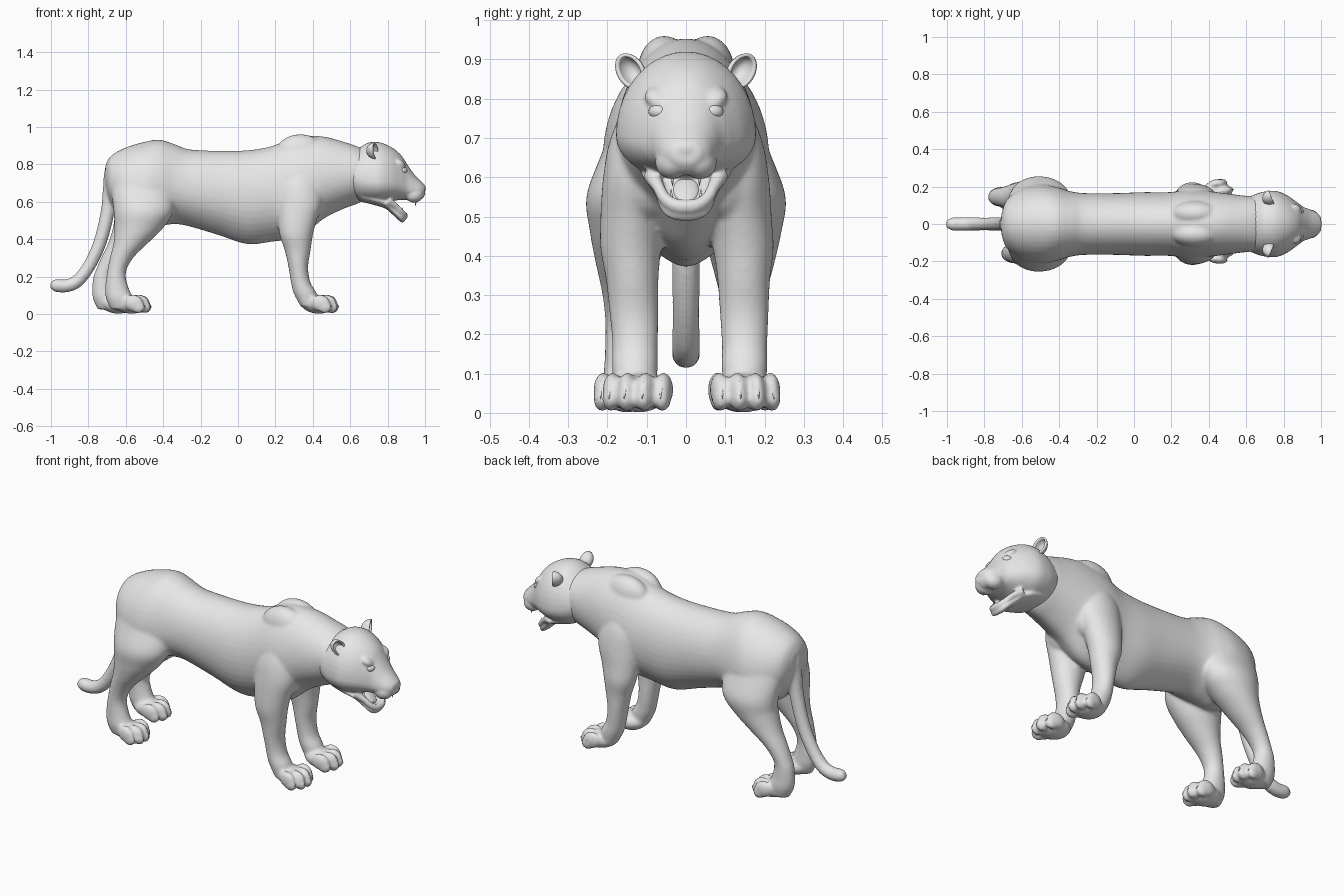
import bpy, bmesh, math
from mathutils import Vector, Matrix

if "Cube" in bpy.data.objects:
    bpy.data.objects.remove(bpy.data.objects["Cube"])

grey = bpy.data.materials.new("plain grey")
grey.diffuse_color = (0.8, 0.8, 0.8, 1)
grey.use_nodes = True
grey.node_tree.nodes["Principled BSDF"].inputs["Base Color"].default_value = grey.diffuse_color
N = 40
ANGLES = [2 * math.pi * i / N for i in range(N)]


def smooth(rows, k=5):
    """Catmull-Rom resampling of a list of number rows."""
    out = []
    for i in range(len(rows) - 1):
        p0, p1 = rows[max(i - 1, 0)], rows[i]
        p2, p3 = rows[i + 1], rows[min(i + 2, len(rows) - 1)]
        for j in range(k):
            t = j / k
            out.append([0.5 * (2 * b + (c - a) * t + (2 * a - 5 * b + 4 * c - d) * t * t
                               + (3 * b - a - 3 * c + d) * t ** 3)
                        for a, b, c, d in zip(p0, p1, p2, p3)])
    return out + [list(rows[-1])]


def skin(bm, rings):
    """Closed surface through a list of point rings."""
    vs = [[bm.verts.new(p) for p in r] for r in rings]
    faces = [bm.faces.new(vs[0]), bm.faces.new(vs[-1])]
    for a, b in zip(vs, vs[1:]):
        for i in range(N):
            j = (i + 1) % N
            faces.append(bm.faces.new((a[i], a[j], b[j], b[i])))
    bmesh.ops.recalc_face_normals(bm, faces=faces)


def loft_x(bm, rows, keel=0):
    """Rows: x, bottom z, widest z, top z, half width; keel narrows the underside."""
    rings = []
    for x, zb, zc, zt, w in smooth(rows):
        ring = []
        for t in ANGLES:
            s = math.sin(t)
            pinch = 1 - keel * s ** 4 if s < 0 else 1
            ring.append((x, w * math.cos(t) * pinch, zc + ((zt - zc) if s > 0 else (zc - zb)) * s))
        rings.append(ring)
    skin(bm, rings)


def loft_z(bm, rows, side, shift):
    """Rows: z, back x, front x, centre y, half width; shift moves the lower leg."""
    rings = []
    for z, xb, xf, yc, ry in smooth(rows):
        k = min(1, max(0, (0.5 - z) / 0.3))
        cx, cy = (xb + xf) / 2 + shift[0] * k, side * yc + shift[1] * k
        rings.append([(cx + (xf - xb) / 2 * math.cos(t), cy + ry * math.sin(t), z)
                      for t in ANGLES])
    skin(bm, rings)


def tube(bm, rows, ref):
    """Rows: x, y, z, radius."""
    rows = smooth(rows)
    rings = []
    for i, (x, y, z, r) in enumerate(rows):
        a, b = rows[max(i - 1, 0)], rows[min(i + 1, len(rows) - 1)]
        tan = (Vector(b[:3]) - Vector(a[:3])).normalized()
        u = tan.cross(Vector(ref)).normalized()
        v = tan.cross(u)
        rings.append([Vector((x, y, z)) + r * (u * math.cos(t) + v * math.sin(t))
                      for t in ANGLES])
    skin(bm, rings)


def ball(bm, c, r, pitch=0, yaw=0):
    m = (Matrix.Translation(c) @ Matrix.Rotation(yaw, 4, 'Z')
         @ Matrix.Rotation(pitch, 4, 'Y') @ Matrix.Diagonal((*r, 1)))
    bmesh.ops.create_uvsphere(bm, u_segments=20, v_segments=12, radius=1, matrix=m)


def spike(bm, base, tip, r):
    base, tip = Vector(base), Vector(tip)
    d = tip - base
    m = Matrix.Translation((base + tip) / 2) @ d.to_track_quat('Z', 'Y').to_matrix().to_4x4()
    bmesh.ops.create_cone(bm, cap_ends=True, segments=10, radius1=r, radius2=r * 0.1,
                          depth=d.length, matrix=m)


def finish(name, bm, voxel=0, iterations=0):
    me = bpy.data.meshes.new(name)
    bm.to_mesh(me)
    bm.free()
    ob = bpy.data.objects.new(name, me)
    bpy.context.collection.objects.link(ob)
    me.materials.append(grey)
    me.shade_smooth()
    if voxel:
        rm = ob.modifiers.new("merge", 'REMESH')
        rm.mode, rm.voxel_size, rm.use_smooth_shade = 'VOXEL', voxel, True
        sm = ob.modifiers.new("soften", 'SMOOTH')
        sm.factor, sm.iterations = 0.5, iterations
    return ob


body, claws = bmesh.new(), bmesh.new()

# torso and neck
loft_x(body, [
    (-.71, .68, .74, .79, .05), (-.68, .58, .70, .845, .13), (-.60, .49, .66, .89, .19),
    (-.50, .46, .65, .92, .212), (-.42, .47, .66, .932, .20), (-.34, .48, .67, .908, .175),
    (-.26, .468, .67, .88, .165), (-.10, .42, .65, .872, .165), (.05, .373, .63, .875, .17),
    (.18, .386, .64, .897, .17), (.28, .40, .66, .94, .18), (.36, .43, .68, .953, .18),
    (.46, .51, .72, .948, .168), (.56, .56, .74, .922, .155), (.66, .60, .76, .887, .14),
    (.72, .66, .76, .85, .10)], .3)

# tail
tube(body, [
    (-.62, 0, .80, .045), (-.67, 0, .765, .042), (-.685, 0, .66, .038), (-.695, 0, .56, .037),
    (-.718, 0, .45, .036), (-.75, 0, .35, .035), (-.80, 0, .25, .034), (-.86, 0, .175, .035),
    (-.92, 0, .15, .035), (-.975, 0, .153, .034), (-1.003, 0, .156, .018)], (0, 1, 0))

HIND = [(.82, -.60, -.42, .08, .06), (.76, -.66, -.38, .09, .085), (.66, -.675, -.345, .115, .10),
        (.55, -.665, -.345, .142, .112), (.46, -.66, -.40, .143, .10), (.38, -.665, -.48, .145, .08),
        (.30, -.685, -.56, .145, .06), (.22, -.70, -.60, .145, .049), (.14, -.71, -.585, .145, .05),
        (.08, -.705, -.56, .145, .053), (.025, -.68, -.56, .145, .04)]
FRONT = [(.82, .28, .40, .09, .05), (.70, .22, .44, .115, .077), (.60, .21, .45, .128, .083),
         (.50, .213, .42, .138, .08), (.42, .223, .40, .145, .077), (.34, .25, .388, .145, .067),
         (.25, .27, .375, .145, .062), (.17, .283, .387, .145, .058), (.11, .298, .42, .145, .058),
         (.04, .335, .43, .145, .05)]


def paw(x, y, yaw, wide=1.0):
    """x is the tip of the longest toe."""
    def at(dx, dy, z):
        return (x + dx * math.cos(yaw) - dy * math.sin(yaw),
                y + dx * math.sin(yaw) + dy * math.cos(yaw), z)
    ball(body, at(-.115, 0, .052), (.088, .066 * wide, .05), 0.15, yaw)
    for dy, back in ((-.06 * wide, .028), (-.021 * wide, 0), (.021 * wide, 0), (.06 * wide, .028)):
        ball(body, at(-.055 - back, dy, .058), (.052, .024, .045), 0.25, yaw)
        ball(body, at(-.032 - back, dy, .036), (.036, .022, .033), 0, yaw)
        spike(claws, at(-.024 - back, dy, .078), at(.005 - back, dy, .036), .008)


# legs, shoulder blades and paws
for s in (-1, 1):
    hind_shift = (-.07, .0) if s > 0 else (0, -.012)
    loft_z(body, HIND, s, hind_shift)
    loft_z(body, FRONT, s, (0, .004) if s > 0 else (0, .015))
    paw(-.468 + hind_shift[0], s * .148 + hind_shift[1], s * .1)
    paw(.533, .162 if s > 0 else -.134, s * .14, 1.1)
    ball(body, (.33, s * .055, .865), (.13, .07, .096), -.05)
    ball(body, (.36, s * .10, .64), (.10, .085, .15), -.2)
finish("body", body, .0085, 7)
finish("claws", claws)

# head: skull, cheeks and muzzle
head = bmesh.new()
loft_x(head, [
    (.54, .66, .74, .82, .08), (.60, .625, .735, .86, .135), (.65, .602, .72, .89, .16),
    (.70, .595, .71, .917, .174), (.76, .592, .705, .917, .177), (.82, .602, .70, .892, .153),
    (.87, .61, .69, .852, .118), (.905, .608, .68, .80, .092), (.94, .605, .665, .75, .078),
    (.978, .61, .66, .71, .06), (1.0, .635, .662, .688, .036)])
ball(head, (.983, 0, .672), (.022, .032, .02))
for s in (-1, 1):
    ball(head, (.942, s * .036, .637), (.05, .042, .042), 0, -s * .25)
    ball(head, (.858, s * .062, .802), (.042, .045, .024), .6, -s * .4)

# lower jaw with a raised rim
loft_x(head, [
    (.66, .60, .63, .67, .11), (.74, .579, .61, .65, .115), (.79, .562, .59, .61, .10),
    (.83, .528, .553, .572, .08), (.86, .50, .528, .543, .07), (.88, .487, .512, .528, .056),
    (.893, .497, .513, .523, .028)])
half = [(.80, .09, .608, .022), (.845, .07, .575, .016), (.87, .056, .548, .016),
        (.886, .03, .529, .018)]
tube(head, half + [(.89, 0, .525, .019)] + [(x, -y, z, r) for x, y, z, r in half[::-1]], (0, 0, 1))
finish("head", head, .0065, 5)

# tongue
tongue = bmesh.new()
ball(tongue, (.828, 0, .567), (.05, .034, .013), .75)
finish("tongue", tongue)

# eyes
eyes = bmesh.new()
for s in (-1, 1):
    ball(eyes, (.886, s * .072, .767), (.018, .025, .018), 0, s * .5)
finish("eyes", eyes)

# teeth
teeth = bmesh.new()
for s in (-1, 1):
    spike(teeth, (.952, s * .036, .61), (.948, s * .034, .578), .007)
    spike(teeth, (.874, s * .037, .535), (.882, s * .038, .57), .007)
finish("teeth", teeth)

# ears: open cups facing forward and outward
for s, name in ((-1, "ear_right"), (1, "ear_left")):
    ear = bmesh.new()
    bmesh.ops.create_uvsphere(ear, u_segments=24, v_segments=16, radius=1,
                              matrix=Matrix.Rotation(math.pi / 2, 4, 'Y'))
    bmesh.ops.delete(ear, geom=[v for v in ear.verts if v.co.x > 0.1], context='VERTS')
    m = (Matrix.Translation((.735, s * .143, .87)) @ Matrix.Rotation(s * .4, 4, 'Z')
         @ Matrix.Rotation(-s * .6, 4, 'X') @ Matrix.Diagonal((.05, .036, .05, 1)))
    bmesh.ops.transform(ear, matrix=m, verts=ear.verts)
    ob = finish(name, ear)
    so = ob.modifiers.new("thickness", 'SOLIDIFY')
    so.thickness, so.offset = .009, -1
